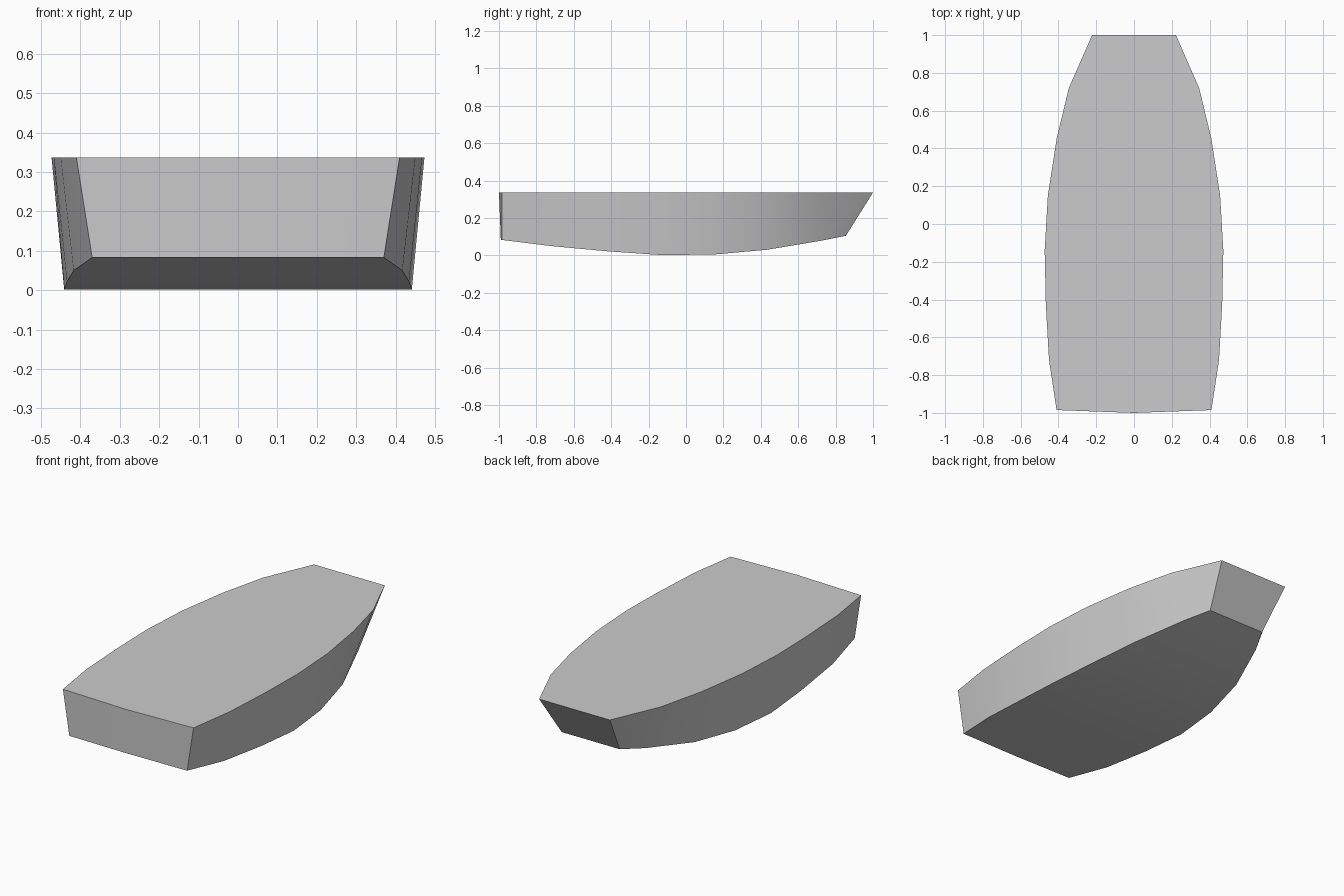
import bpy, bmesh, math

if "Cube" in bpy.data.objects:
    bpy.data.objects.remove(bpy.data.objects["Cube"])

DECK_Z = 0.337

# stations stern to bow: (deck y, deck half width, bottom y, bottom half width, bottom z)
stations = [
    (-0.985, 0.41, -0.985, 0.37, 0.083),
    (-0.72, 0.45, -0.72, 0.417, 0.05),
    (-0.42, 0.467, -0.42, 0.434, 0.022),
    (-0.14, 0.473, -0.13, 0.441, 0.002),
    (0.15, 0.456, 0.15, 0.414, 0.005),
    (0.45, 0.41, 0.43, 0.357, 0.03),
    (0.72, 0.345, 0.72, 0.25, 0.078),
    (1.0, 0.222, 0.855, 0.182, 0.105),
]

bm = bmesh.new()


def outline(points, stern):
    """Closed loop: right side to the bow, left side back, stern centre last."""
    right = [bm.verts.new(p) for p in points]
    left = [bm.verts.new((-x, y, z)) for x, y, z in reversed(points)]
    return right + left + [bm.verts.new(stern)]


deck = outline([(w, y, DECK_Z) for y, w, _, _, _ in stations], (0, -1.0, DECK_Z))
keel = outline([(w, y, z) for _, _, y, w, z in stations], (0, -0.99, 0.083))

# sides, bow and slightly bowed stern
n = len(deck)
for i in range(n):
    j = (i + 1) % n
    bm.faces.new((keel[i], keel[j], deck[j], deck[i]))

# flat deck
bm.faces.new(deck)

# curved bottom, strips across from side to side
last = n - 2
for i in range(len(stations) - 1):
    bm.faces.new((keel[i], keel[i + 1], keel[last - i - 1], keel[last - i]))
bm.faces.new((keel[0], keel[last], keel[n - 1]))

bmesh.ops.recalc_face_normals(bm, faces=bm.faces)
mesh = bpy.data.meshes.new("boat_hull")
bm.to_mesh(mesh)
bm.free()

hull = bpy.data.objects.new("boat_hull", mesh)
bpy.context.collection.objects.link(hull)
bpy.context.view_layer.objects.active = hull
hull.select_set(True)
bpy.ops.object.shade_smooth_by_angle(angle=math.radians(30))
